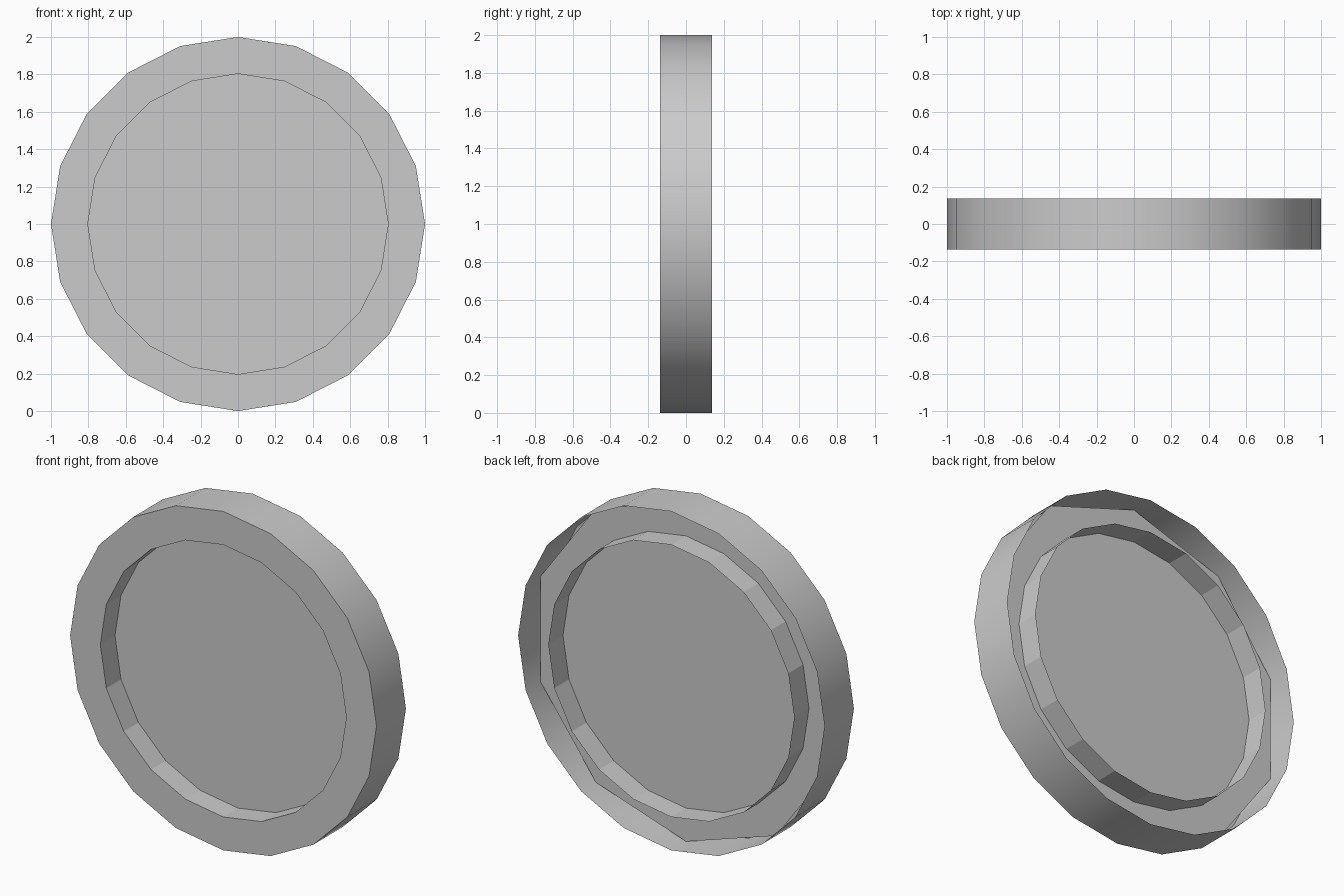
import bpy, bmesh
from math import cos, sin, pi, radians

if "Cube" in bpy.data.objects:
    bpy.data.objects.remove(bpy.data.objects["Cube"])

R, INNER, HALF, SIDES = 1.0, 0.803, 0.137, 20


def circle(bm, r, y, n, start=0.0):
    return [bm.verts.new((r * cos(start + 2 * pi * i / n), y,
                          1 + r * sin(start + 2 * pi * i / n))) for i in range(n)]


def bridge(bm, a, b):
    n = len(a)
    for i in range(n):
        j = (i + 1) % n
        bm.faces.new((a[i], a[j], b[j], b[i]))


def finish(bm, name):
    mesh = bpy.data.meshes.new(name)
    bm.to_mesh(mesh)
    bm.free()
    ob = bpy.data.objects.new(name, mesh)
    bpy.context.collection.objects.link(ob)
    return ob


# Outer wall, smooth shaded
bm = bmesh.new()
bridge(bm, circle(bm, R, -HALF, SIDES), circle(bm, R, HALF, SIDES))
for f in bm.faces:
    f.smooth = True
finish(bm, "outer_wall")

# Front rim face (the back of the rim is open)
bm = bmesh.new()
bridge(bm, circle(bm, INNER, -HALF, SIDES), circle(bm, R, -HALF, SIDES))
finish(bm, "front_rim")

# Inner wall, passing through the centre panel
bm = bmesh.new()
rings = [circle(bm, INNER, y, SIDES) for y in (HALF, 0, -HALF)]
bridge(bm, rings[0], rings[1])
bridge(bm, rings[1], rings[2])
finish(bm, "inner_wall")

# Ten-sided centre panel
bm = bmesh.new()
bm.faces.new(circle(bm, R, 0, 10, radians(18)))
finish(bm, "centre_panel")
